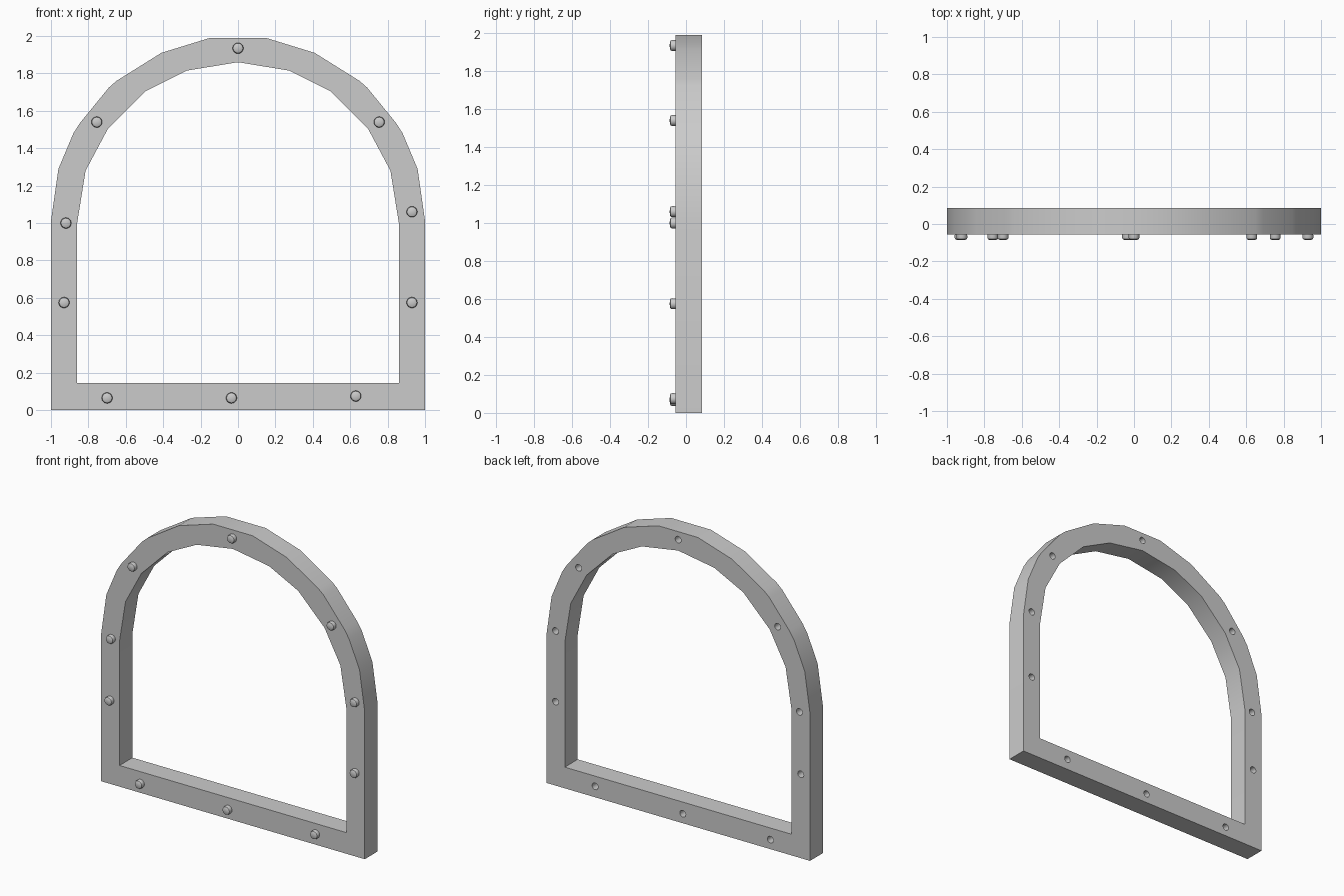
import bpy, bmesh, math
from mathutils import Matrix, Vector

if "Cube" in bpy.data.objects:
    bpy.data.objects.remove(bpy.data.objects["Cube"])

metal = bpy.data.materials.new("grey_metal")
metal.diffuse_color = (0.6, 0.6, 0.6, 1)
metal.use_nodes = True
metal.node_tree.nodes["Principled BSDF"].inputs["Base Color"].default_value = metal.diffuse_color

FRONT, BACK = -0.055, 0.085

# half outlines as (x, z), from the bottom up to the crown
outer_half = [(1, 0), (1, 1.01), (0.96, 1.29), (0.88, 1.48), (0.845, 1.535),
              (0.69, 1.725), (0.65, 1.76), (0.41, 1.91), (0.15, 1.99)]
inner_half = [(0.86, 0.145), (0.86, 1.0), (0.815, 1.28), (0.695, 1.505),
              (0.495, 1.705), (0.275, 1.815), (0, 1.86)]
rivets = [(0, 1.935), (-0.755, 1.54), (0.755, 1.54), (-0.92, 1.0), (0.93, 1.06),
          (-0.93, 0.575), (0.93, 0.575), (-0.70, 0.065), (-0.035, 0.065), (0.63, 0.075)]


def mirrored(half):
    return half + [(-x, z) for x, z in reversed(half) if x > 0]


def circle(cx, cz, r, n=16):
    return [(cx + r * math.cos(2 * math.pi * i / n),
             cz + r * math.sin(2 * math.pi * i / n)) for i in range(n)]


def select_only(ob):
    bpy.ops.object.select_all(action='DESELECT')
    ob.select_set(True)
    bpy.context.view_layer.objects.active = ob


# arched frame: filled outline with the opening and the rivet holes cut out
curve = bpy.data.curves.new("arched_frame", 'CURVE')
curve.dimensions = '2D'
curve.fill_mode = 'BOTH'
curve.extrude = (BACK - FRONT) / 2
loops = [mirrored(outer_half), mirrored(inner_half)]
loops += [circle(x, z, 0.023) for x, z in rivets]
for pts in loops:
    spline = curve.splines.new('POLY')
    spline.points.add(len(pts) - 1)
    for p, (x, z) in zip(spline.points, pts):
        p.co = (x, z, 0, 1)
    spline.use_cyclic_u = True
frame = bpy.data.objects.new("arched_frame", curve)
bpy.context.collection.objects.link(frame)
select_only(frame)
bpy.ops.object.convert(target='MESH')
frame = bpy.context.object
frame.name = "arched_frame"
frame.data.transform(Matrix.Translation((0, (FRONT + BACK) / 2, 0))
                     @ Matrix.Rotation(math.pi / 2, 4, 'X'))
bm = bmesh.new()
bm.from_mesh(frame.data)
bmesh.ops.remove_doubles(bm, verts=bm.verts, dist=1e-5)
bmesh.ops.recalc_face_normals(bm, faces=bm.faces)
bm.to_mesh(frame.data)
bm.free()
frame.data.materials.clear()
frame.data.materials.append(metal)
select_only(frame)
bpy.ops.object.shade_smooth_by_angle(angle=math.radians(30))

# rivet heads: one lathed profile (radius, y) shared by all rivets
profile = [(0, -0.086), (0.018, -0.085), (0.026, -0.081), (0.029, -0.073),
           (0.028, -0.05), (0, -0.05)]
bm = bmesh.new()
verts = [bm.verts.new((r, y, 0)) for r, y in profile]
edges = [bm.edges.new(pair) for pair in zip(verts, verts[1:])]
bmesh.ops.spin(bm, geom=verts + edges, cent=(0, 0, 0), axis=(0, 1, 0),
               angle=2 * math.pi, steps=20)
bmesh.ops.remove_doubles(bm, verts=bm.verts, dist=1e-5)
bmesh.ops.recalc_face_normals(bm, faces=bm.faces)
head = bpy.data.meshes.new("rivet_head")
bm.to_mesh(head)
bm.free()
head.materials.append(metal)
for i, (x, z) in enumerate(rivets):
    ob = bpy.data.objects.new(f"rivet_{i + 1}", head)
    ob.location = Vector((x, 0, z))
    bpy.context.collection.objects.link(ob)
    if i == 0:
        select_only(ob)
        bpy.ops.object.shade_smooth_by_angle(angle=math.radians(40))
